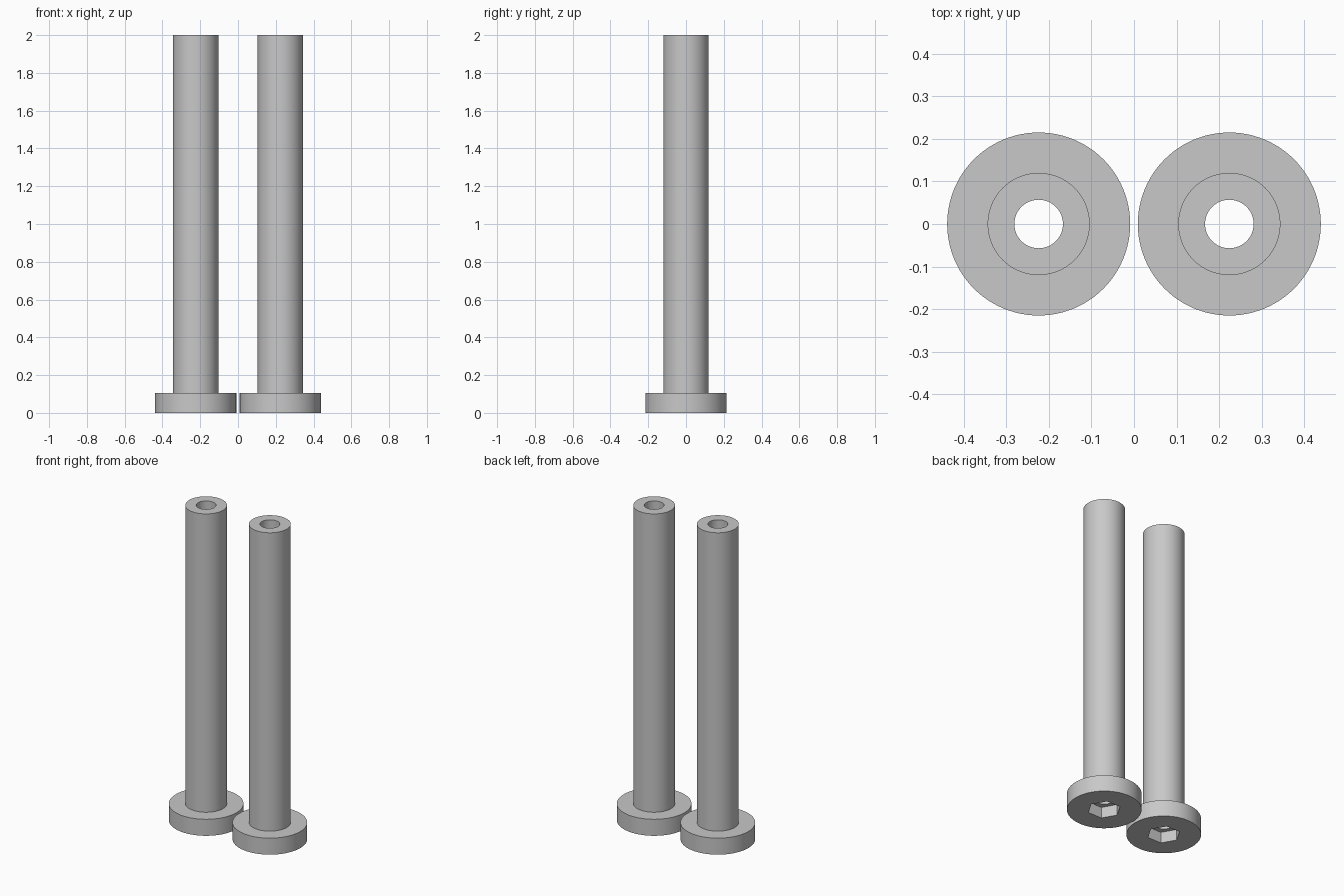
import bpy, bmesh, math

if "Cube" in bpy.data.objects:
    bpy.data.objects.remove(bpy.data.objects["Cube"])

SEG = 96            # divisible by 6 so the hex corners land on ring points
SPACING = 0.224     # distance of each bolt from the centre

steel = bpy.data.materials.new("steel grey")
steel.diffuse_color = (0.58, 0.58, 0.58, 1)
steel.use_nodes = True
steel.node_tree.nodes["Principled BSDF"].inputs["Base Color"].default_value = steel.diffuse_color


def circle_radius(r):
    return lambda a: r


def hex_radius(r):
    # corners point along +y and -y
    apothem = r * math.cos(math.pi / 6)
    return lambda a: apothem / math.cos((a + math.pi / 6) % (math.pi / 3) - math.pi / 6)


# Closed section, from socket rim round the outside and back down the bore
SECTION = [
    (hex_radius(0.097), 0.0),      # socket rim
    (circle_radius(0.215), 0.0),   # head underside
    (circle_radius(0.215), 0.105), # head top
    (circle_radius(0.12), 0.105),  # shaft base
    (circle_radius(0.12), 2.0),    # shaft end
    (circle_radius(0.057), 2.0),   # bore opening
    (circle_radius(0.057), 0.07),  # bore meets socket
    (hex_radius(0.097), 0.07),     # socket roof
]


def make_bolt(name, x):
    bm = bmesh.new()
    rings = []
    for radius, z in SECTION:
        ring = []
        for i in range(SEG):
            a = 2 * math.pi * i / SEG
            r = radius(a + math.pi / 6)
            ring.append(bm.verts.new((r * math.cos(a), r * math.sin(a), z)))
        rings.append(ring)
    for k, lower in enumerate(rings):
        upper = rings[(k + 1) % len(rings)]
        for i in range(SEG):
            j = (i + 1) % SEG
            bm.faces.new((lower[i], lower[j], upper[j], upper[i]))
    bmesh.ops.recalc_face_normals(bm, faces=bm.faces)
    mesh = bpy.data.meshes.new(name)
    bm.to_mesh(mesh)
    bm.free()
    mesh.materials.append(steel)
    obj = bpy.data.objects.new(name, mesh)
    obj.location.x = x
    bpy.context.collection.objects.link(obj)
    # smooth round walls, sharp rims and hex corners
    bpy.ops.object.select_all(action='DESELECT')
    obj.select_set(True)
    bpy.context.view_layer.objects.active = obj
    bpy.ops.object.shade_smooth_by_angle(angle=math.radians(30))


for name, side in (("left_bolt", -1), ("right_bolt", 1)):
    make_bolt(name, side * SPACING)
